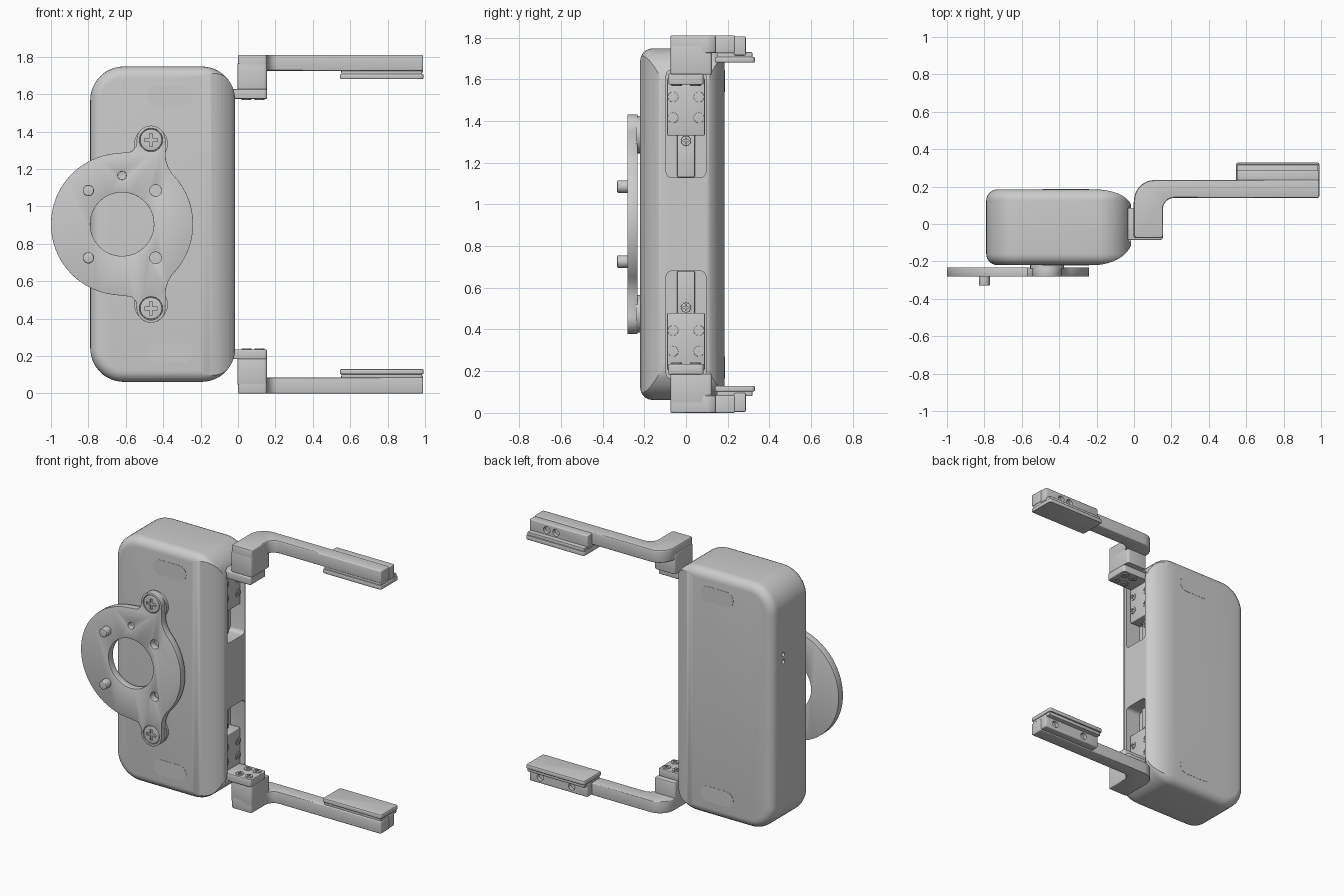
import bpy, bmesh
from math import sin, cos, radians

if "Cube" in bpy.data.objects:
    bpy.data.objects.remove(bpy.data.objects["Cube"])

MID = 0.905  # everything is modelled about the mid height, then mirrored in z


def arc(cx, cy, r, a0, a1, n=8):
    return [(cx + r * cos(radians(a0 + (a1 - a0) * i / n)),
             cy + r * sin(radians(a0 + (a1 - a0) * i / n))) for i in range(n + 1)]


def circle(cx, cy, r, n=32):
    return arc(cx, cy, r, 0, 360, n)[:-1]


def rrect(x0, x1, y0, y1, r, n=8):
    return (arc(x1 - r, y0 + r, r, -90, 0, n) + arc(x1 - r, y1 - r, r, 0, 90, n)
            + arc(x0 + r, y1 - r, r, 90, 180, n) + arc(x0 + r, y0 + r, r, 180, 270, n))


def rect(x0, x1, y0, y1):
    return [(x0, y0), (x1, y0), (x1, y1), (x0, y1)]


def bezier(p, q, s, n=10):
    return [tuple((1 - t) ** 2 * a + 2 * t * (1 - t) * b + t * t * c for a, b, c in zip(p, q, s))
            for t in (i / n for i in range(n + 1))]


def modify(ob, kind, **props):
    m = ob.modifiers.new(kind, kind)
    for k, v in props.items():
        setattr(m, k, v)
    bpy.context.view_layer.objects.active = ob
    bpy.ops.object.modifier_apply(modifier=m.name)


def mirror_z(ob):
    modify(ob, 'MIRROR', use_axis=(False, False, True))


def bevel(ob, w, seg=3):
    modify(ob, 'BEVEL', width=w, segments=seg, limit_method='ANGLE', angle_limit=radians(40))


def prism(name, axis, pts, lo, hi, bev=0, mirror=False, seg=3):
    place = {'x': lambda a, b, t: (t, a, b), 'y': lambda a, b, t: (a, t, b),
             'z': lambda a, b, t: (a, b, t)}[axis]
    bm = bmesh.new()
    low = [bm.verts.new(place(a, b, lo)) for a, b in pts]
    top = [bm.verts.new(place(a, b, hi)) for a, b in pts]
    bm.faces.new(low)
    bm.faces.new(top)
    for i in range(len(pts)):
        j = (i + 1) % len(pts)
        bm.faces.new((low[i], low[j], top[j], top[i]))
    bmesh.ops.recalc_face_normals(bm, faces=bm.faces)
    me = bpy.data.meshes.new(name)
    bm.to_mesh(me)
    bm.free()
    ob = bpy.data.objects.new(name, me)
    ob.location.z = MID
    bpy.context.collection.objects.link(ob)
    bpy.context.view_layer.update()
    if bev:
        bevel(ob, bev, seg)
    if mirror:
        mirror_z(ob)
    return ob


def cut(ob, *cutter_args, op='DIFFERENCE'):
    c = prism('cutter', *cutter_args)
    c.hide_render = True
    modify(ob, 'BOOLEAN', object=c, operation=op, solver='EXACT')
    bpy.data.objects.remove(c, do_unlink=True)


def screw(name, axis, c, r, base, tip):
    ob = prism(name, axis, circle(*c, r, 24), base, tip, r * 0.08)
    x, y = c
    w, l = r * 0.14, r * 0.6
    plus = [(w, w), (w, l), (-w, l), (-w, w), (-l, w), (-l, -w),
            (-w, -w), (-w, -l), (w, -l), (w, -w), (l, -w), (l, w)]
    mid, over = base + (tip - base) * 0.4, tip + (tip - base)
    cut(ob, axis, [(x + a, y + b) for a, b in plus], min(mid, over), max(mid, over))
    mirror_z(ob)


# Body: rounded slab, tapered toward the finger side
body = prism('body', 'y', rrect(-0.79, -0.015, -0.843, 0.843, 0.18, 12), -0.22, 0.185, 0.06, seg=6)
taper = ([(-1, -0.4), (-0.23, -0.4)] + bezier((-0.23, -0.222), (-0.06, -0.215), (-0.013, -0.11))
         + bezier((-0.013, 0.10), (-0.05, 0.18), (-0.22, 0.187)) + [(-0.22, 0.4), (-1, 0.4)])
cut(body, 'z', taper, -1, 1, 0, False)
bpy.data.objects.remove(body, do_unlink=True)
body = prism('body', 'y', rrect(-0.79, -0.015, -0.843, 0.843, 0.18, 12), -0.22, 0.185, 0.06, seg=6)
cut(body, 'z', taper, -1, 1, op='INTERSECT')
# Slide pockets and small side holes
for s in (1, -1):
    z0, z1 = sorted((s * 0.225, s * 0.74))
    cut(body, 'x', rrect(-0.095, 0.095, z0, z1, 0.025, 4), -0.125, 0.1)
for z in (0.31, 0.36):
    cut(body, 'x', circle(0.07, z, 0.015, 16), -0.9, -0.77)

# Flush oval covers, front and back
oval = rrect(-0.49, -0.24, 0.635, 0.74, 0.052)
prism('front_cover', 'y', oval, -0.2215, -0.2, 0, True)
prism('back_cover', 'y', oval, 0.17, 0.1865, 0, True)

# Mounting flange: disc with two blended ears
half = (arc(-0.62, 0, 0.38, 0, 45, 14) + [(-0.373, 0.305), (-0.386, 0.345)]
        + arc(-0.465, 0.45, 0.077, -8, 188, 20) + [(-0.547, 0.412), (-0.57, 0.388)]
        + arc(-0.62, 0, 0.38, 98, 180, 24))
flange = prism('mounting_flange', 'y', half + [(x, -z) for x, z in half[-2:0:-1]], -0.28, -0.232)
cut(flange, 'y', circle(-0.62, 0, 0.17, 48), -0.4, 0)
cut(flange, 'y', circle(-0.62, 0.26, 0.023, 16), -0.4, -0.25)
for s in (1, -1):
    cut(flange, 'y', circle(-0.44, 0.18 * s, 0.031, 20), -0.4, 0)
    cut(flange, 'y', circle(-0.465, 0.45 * s, 0.062), -0.4, -0.265)
bevel(flange, 0.006, 2)
screw('flange_screw', 'y', (-0.465, 0.45), 0.059, -0.26, -0.28)
prism('flange_boss', 'y', circle(-0.465, 0.43, 0.09), -0.24, -0.21, 0, True)
prism('locating_pin', 'y', circle(-0.8, 0.18, 0.03, 24), -0.33, -0.25, 0.006, True)

# Slide rail and carriage inside each pocket
prism('slide_rail', 'x', rect(-0.042, 0.042, 0.225, 0.43), -0.14, -0.1, 0.004, True)
screw('rail_screw', 'x', (0, 0.40), 0.024, -0.105, -0.09)
prism('carriage', 'x', rect(-0.09, 0.09, 0.425, 0.70), -0.13, -0.045, 0.005, True)
for y in (-0.062, 0.062):
    for z in (0.51, 0.61):
        screw('carriage_screw', 'x', (y, z), 0.025, -0.05, -0.04)
prism('finger_base', 'z', rrect(-0.12, 0.155, -0.085, 0.085, 0.015, 4), 0.67, 0.722, 0.006, True)
for x in (0.045, 0.115):
    for y in (-0.045, 0.045):
        screw('base_screw', 'z', (x, y), 0.026, 0.675, 0.664)

# Fingers: upright block plus bent arm
prism('finger_block', 'z', rrect(-0.003, 0.155, -0.075, 0.125, 0.015, 4), 0.718, 0.86, 0.006, True)
arm = (arc(0.015, -0.06, 0.015, 180, 270, 4) + arc(0.14, -0.06, 0.015, -90, 0, 4)
       + arc(0.215, 0.08, 0.06, 180, 90, 8)
       + [(0.99, 0.14), (0.99, 0.235)] + arc(0.11, 0.125, 0.11, 90, 180, 10))
prism('finger_arm', 'z', arm, 0.82, 0.905, 0.007, True)

# Finger tips: back plate with holes, and a flat pad
plate = prism('tip_plate', 'y', rect(0.55, 0.99, 0.81, 0.90), 0.23, 0.287, 0.006, True)
for x, z in ((0.86, 0.858), (0.79, 0.858), (0.91, -0.858), (0.67, -0.858)):
    cut(plate, 'y', circle(x, z, 0.024, 20), 0.262, 0.32)
prism('tip_neck', 'z', rect(0.553, 0.985, 0.148, 0.318), 0.795, 0.825, 0.004, True)
prism('tip_pad', 'z', rrect(0.545, 0.992, 0.138, 0.33, 0.015, 4), 0.775, 0.803, 0.007, True)

# Smooth shading with crisp edges
bpy.ops.object.select_all(action='SELECT')
bpy.ops.object.shade_smooth_by_angle(angle=radians(30))
